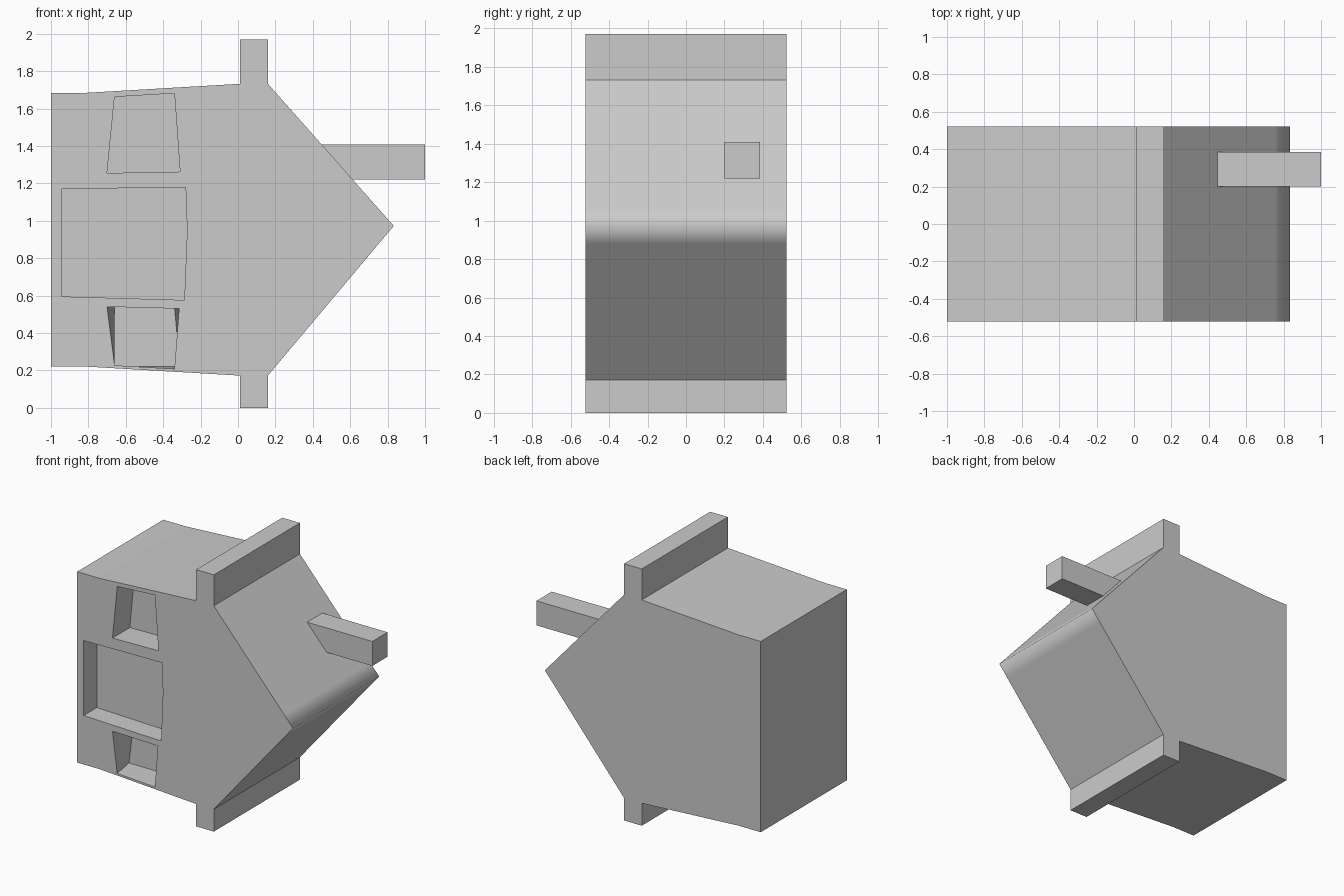
import bpy, bmesh

if "Cube" in bpy.data.objects:
    bpy.data.objects.remove(bpy.data.objects["Cube"])

HALF = 0.522  # half depth of the body


def loft(name, rings):
    """Solid through (y, xz-profile) rings that share a point count."""
    bm = bmesh.new()
    loops = [[bm.verts.new((x, y, z)) for x, z in prof] for y, prof in rings]
    n = len(loops[0])
    for a, b in zip(loops, loops[1:]):
        for i in range(n):
            j = (i + 1) % n
            bm.faces.new((a[i], a[j], b[j], b[i]))
    bm.faces.new(loops[0])
    bm.faces.new(loops[-1])
    bmesh.ops.recalc_face_normals(bm, faces=bm.faces)
    mesh = bpy.data.meshes.new(name)
    bm.to_mesh(mesh)
    bm.free()
    obj = bpy.data.objects.new(name, mesh)
    bpy.context.collection.objects.link(obj)
    return obj


# Pointed body with top and bottom lips
profile = [(-1, 0.22), (-0.81, 0.22), (0.01, 0.172), (0.01, 0), (0.16, 0),
           (0.16, 0.172), (0.755, 0.88), (0.833, 0.972), (0.755, 1.06),
           (0.16, 1.732), (0.16, 1.97), (0.01, 1.97), (0.01, 1.732),
           (-0.81, 1.684), (-1, 1.684)]
body = loft("body", [(-HALF, profile), (HALF, profile)])

# Pockets cut into the front: front outline, back outline, depth
upper = [(-0.66, 1.662), (-0.34, 1.681), (-0.31, 1.262), (-0.70, 1.255)]
middle = [(-0.945, 1.17), (-0.28, 1.178), (-0.272, 0.95), (-0.287, 0.576), (-0.945, 0.595)]
lower = [(-0.70, 0.54), (-0.315, 0.53), (-0.34, 0.208), (-0.66, 0.227)]
lower_back = [(-0.66, 0.54), (-0.34, 0.54), (-0.31, 0.22), (-0.70, 0.22)]
pockets = [("upper_pocket", upper, upper, 0.21),
           ("middle_pocket", middle, middle, 0.16),
           ("lower_pocket", lower, lower_back, 0.20)]

bpy.context.view_layer.objects.active = body
for name, front, back, depth in pockets:
    cutter = loft(name + "_cutter", [(-HALF - 0.1, front), (-HALF, front), (-HALF + depth, back)])
    cutter.hide_render = True
    mod = body.modifiers.new(name, 'BOOLEAN')
    mod.operation = 'DIFFERENCE'
    mod.solver = 'EXACT'
    mod.object = cutter
    bpy.ops.object.modifier_apply(modifier=mod.name)
    bpy.data.objects.remove(cutter)

# Soft shading across the nose only, every other edge crisp
bm = bmesh.new()
bm.from_mesh(body.data)
for f in bm.faces:
    f.smooth = True
for e in bm.edges:
    a, b = (v.co for v in e.verts)
    nose = min(a.x, b.x) > 0.7 and abs(a.y - b.y) > 0.5
    e.smooth = nose
bm.to_mesh(body.data)
bm.free()

# Square peg growing out of the upper slope
peg = [(0.42, 1.408), (1.0, 1.408), (1.0, 1.22), (0.585, 1.22)]
loft("peg", [(0.2, peg), (0.385, peg)])
